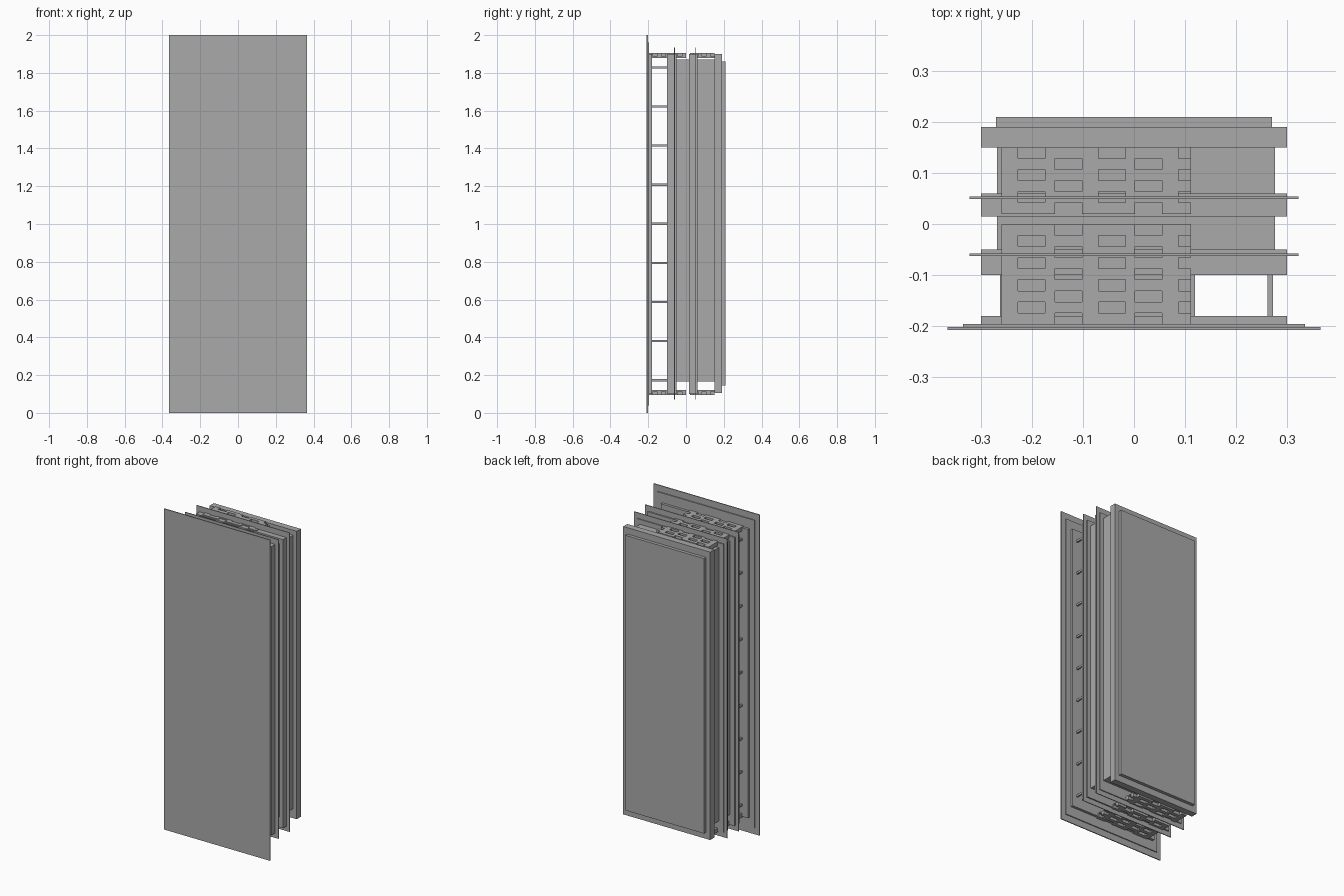
import bpy
import bmesh
from mathutils import Vector

old = bpy.data.objects.get("Cube")
if old:
    bpy.data.objects.remove(old)

gray = bpy.data.materials.new("plain_gray")
gray.use_nodes = True
gray.diffuse_color = (0.4, 0.4, 0.4, 1)
gray.node_tree.nodes["Principled BSDF"].inputs["Base Color"].default_value = (0.4, 0.4, 0.4, 1)


def add_box(bm, x, y, z):
    """Add a box from three (low, high) ranges."""
    made = bmesh.ops.create_cube(bm, size=1)["verts"]
    for v in made:
        v.co = Vector([lo + (c + 0.5) * (hi - lo) for c, (lo, hi) in zip(v.co, (x, y, z))])


def make_object(name, boxes):
    bm = bmesh.new()
    for box in boxes:
        add_box(bm, *box)
    mesh = bpy.data.meshes.new(name)
    bm.to_mesh(mesh)
    bm.free()
    mesh.materials.append(gray)
    obj = bpy.data.objects.new(name, mesh)
    bpy.context.collection.objects.link(obj)
    return obj


# Stacked slabs and thin sheets, front to back: name, half width, depth, height
layers = [
    ("front_sheet", 0.365, (-0.208, -0.202), (0, 2)),
    ("front_liner", 0.335, (-0.202, -0.196), (0.04, 1.96)),
    ("front_panel", 0.30, (-0.196, -0.18), (0.1, 1.9)),
    ("second_panel", 0.30, (-0.1, -0.05), (0.1, 1.9)),
    ("second_sheet", 0.322, (-0.063, -0.058), (0.07, 1.935)),
    ("third_panel", 0.30, (0.015, 0.06), (0.1, 1.9)),
    ("third_sheet", 0.322, (0.049, 0.054), (0.07, 1.935)),
    ("back_panel", 0.30, (0.15, 0.19), (0.105, 1.9)),
    ("back_cover", 0.27, (0.19, 0.21), (0.145, 1.86)),
]
for name, half, depth, height in layers:
    make_object(name, [((-half, half), depth, height)])

# Filler cores between the inner panels
for name, depth in (("front_core", (-0.05, 0.015)), ("back_core", (0.06, 0.15))):
    make_object(name, [((-0.268, 0.276), depth, (0.165, 1.87))])

# Spacer pins across the open front cavity
pins = []
for x in (-0.258, -0.07, 0.115, 0.267):
    for row in range(9):
        z = 0.173 + row * 0.207
        pins.append(((x - 0.005, x + 0.005), (-0.18, -0.1), (z - 0.006, z + 0.006)))
make_object("spacer_pins", pins)

# Edge strips with staggered pockets
LEFT, RIGHT = -0.26, 0.112
PITCH, SLOT, ROW = 0.157, 0.053, 0.0217


def strip_boxes(y_start, rows, first, floor, rim):
    boxes = [((LEFT, RIGHT), (y_start, y_start + rows * ROW), floor)]
    for r in range(rows):
        y = y_start + r * ROW
        slot = -0.155 if (r + first) % 2 == 0 else -0.227
        x = LEFT
        while x < RIGHT:
            end = min(slot, RIGHT)
            if end > x:
                boxes.append(((x, end), (y, y + ROW), rim))
            x = slot + SLOT
            slot += PITCH
    return boxes


for side, floor, rim in (("top", (1.88, 1.886), (1.886, 1.905)),
                         ("bottom", (0.114, 0.12), (0.095, 0.114))):
    make_object(side + "_front_strip", strip_boxes(-0.196, 9, 0, floor, rim))
    make_object(side + "_back_strip", strip_boxes(0.02, 6, 0, floor, rim))
